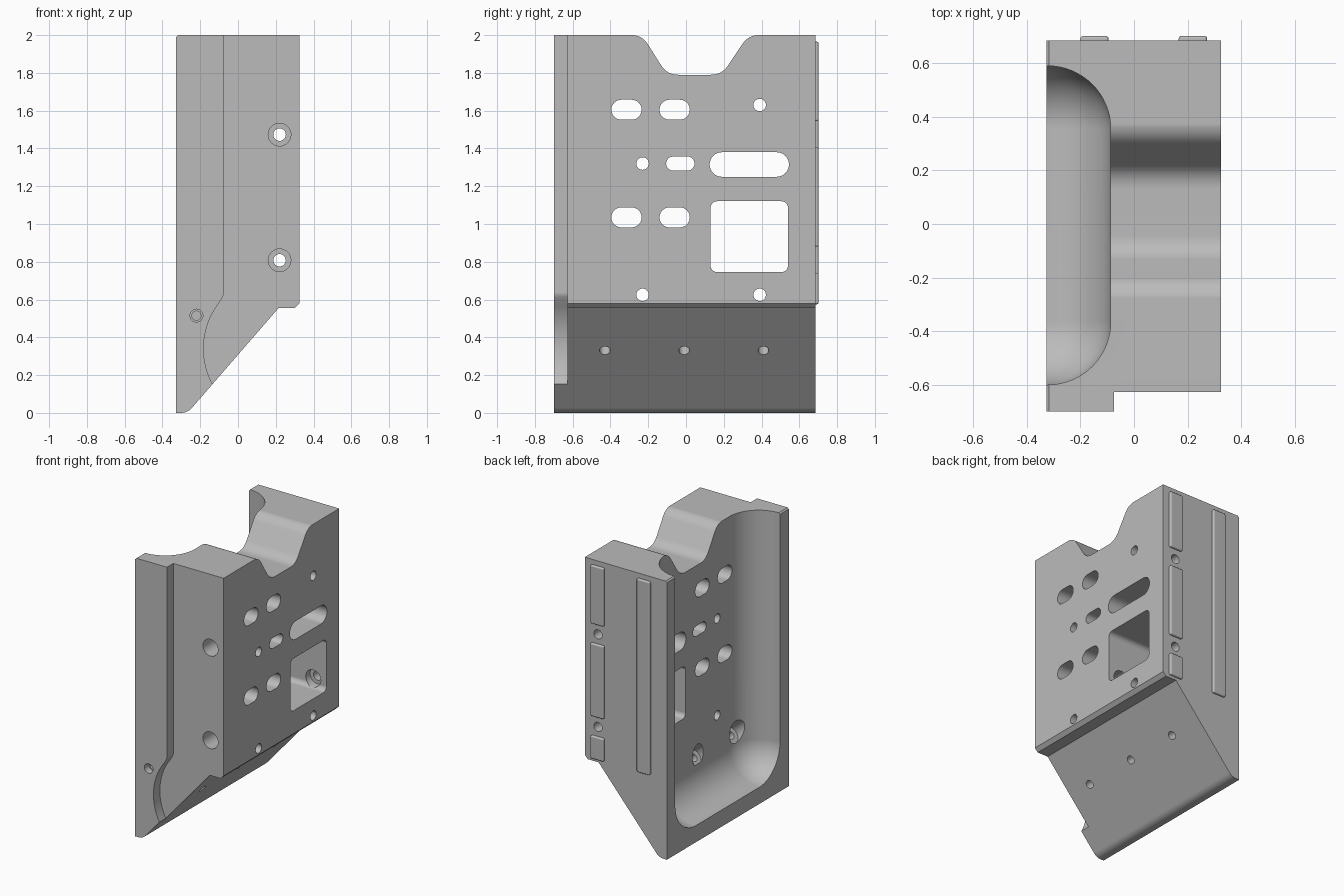
import bpy, bmesh, math
from mathutils import Vector

if "Cube" in bpy.data.objects:
    bpy.data.objects.remove(bpy.data.objects["Cube"], do_unlink=True)

grey = bpy.data.materials.new("plain_grey")
grey.use_nodes = True
grey.diffuse_color = (0.5, 0.5, 0.5, 1)
grey.node_tree.nodes["Principled BSDF"].inputs["Base Color"].default_value = (0.5, 0.5, 0.5, 1)


def finish(name, bm):
    bmesh.ops.recalc_face_normals(bm, faces=bm.faces)
    mesh = bpy.data.meshes.new(name)
    bm.to_mesh(mesh)
    bm.free()
    mesh.materials.append(grey)
    ob = bpy.data.objects.new(name, mesh)
    bpy.context.collection.objects.link(ob)
    return ob


def prism(name, pts, axis, a, b):
    """Extrude a 2D outline along x (outline in y, z) or y (outline in x, z)."""
    bm = bmesh.new()
    place = (lambda p, t: (t, p[0], p[1])) if axis == "x" else (lambda p, t: (p[0], t, p[1]))
    face = bm.faces.new([bm.verts.new(place(p, a)) for p in pts])
    moved = bmesh.ops.extrude_face_region(bm, geom=[face])["geom"]
    shift = Vector((b - a, 0, 0) if axis == "x" else (0, b - a, 0))
    bmesh.ops.translate(bm, vec=shift, verts=[v for v in moved if isinstance(v, bmesh.types.BMVert)])
    return finish(name, bm)


def rounded_box(name, lo, hi, radius, segments):
    bm = bmesh.new()
    bmesh.ops.create_cube(bm, size=1)
    for v in bm.verts:
        v.co = [(l + h) / 2 + c * (h - l) for l, h, c in zip(lo, hi, v.co)]
    bmesh.ops.bevel(bm, geom=bm.edges[:], offset=radius, segments=segments,
                    profile=0.5, affect="EDGES")
    return finish(name, bm)


def rod(name, start, direction, radius, length, tip=None):
    bm = bmesh.new()
    bmesh.ops.create_cone(bm, cap_ends=True, segments=32, radius1=radius,
                          radius2=radius if tip is None else tip, depth=length)
    d = Vector(direction).normalized()
    ob = finish(name, bm)
    ob.data.transform(d.to_track_quat("Z", "Y").to_matrix().to_4x4())
    ob.location = Vector(start) + d * length / 2
    return ob


def slot(y, z, w, h, r):
    """Rounded rectangle outline."""
    pts = []
    for k, (sy, sz) in enumerate([(1, 1), (-1, 1), (-1, -1), (1, -1)]):
        for i in range(9):
            t = (k + i / 8) * math.pi / 2
            p = (y + sy * (w / 2 - r) + r * math.cos(t), z + sz * (h / 2 - r) + r * math.sin(t))
            if not pts or (Vector(p) - Vector(pts[-1])).length > 1e-4:
                pts.append(p)
    if (Vector(pts[0]) - Vector(pts[-1])).length < 1e-4:
        pts.pop()
    return pts


def soften(a, b, c, cut):
    """Rounded corner at b between a and c."""
    a, b, c = Vector(a), Vector(b), Vector(c)
    p, q = b + (a - b).normalized() * cut, b + (c - b).normalized() * cut
    return [tuple(p * (1 - t) ** 2 + b * 2 * t * (1 - t) + q * t * t) for t in (i / 8 for i in range(9))]


def carve(target, cutter):
    mod = target.modifiers.new("cut", "BOOLEAN")
    mod.operation, mod.solver, mod.object = "DIFFERENCE", "EXACT", cutter
    bpy.context.view_layer.objects.active = target
    bpy.context.view_layer.update()
    bpy.ops.object.modifier_apply(modifier=mod.name)
    bpy.data.objects.remove(cutter, do_unlink=True)


# Main block with sloping underside
outline = [(-0.327, 0), *soften((-0.327, 0), (-0.267, 0), (0.215, 0.555), 0.035),
           (0.215, 0.555), (0.3, 0.555), (0.325, 0.58), (0.325, 2), (-0.317, 2), (-0.327, 1.99)]
body = prism("body", outline, "y", -0.7, 0.685)

# Front step, leaving a raised strip with a curved lower end
arc = [(0.218 + 0.4 * math.cos(t), 0.34 + 0.4 * math.sin(t))
       for t in (math.radians(142 + i * 3.5) for i in range(25))]
corner = soften((-0.075, 2), (-0.075, 0.625), arc[0], 0.015)
carve(body, prism("step_cut", [(-0.075, 2.1), *corner, *arc, (0.5, -0.1), (0.5, 2.1)], "y", -0.8, -0.627))

# Rounded pocket, open to the side and the top
carve(body, rounded_box("pocket_cut", (-0.567, -0.6, 0.12), (-0.087, 0.59, 2.5), 0.235, 16))

# Saddle in the top edge
saddle = [(-0.4, 2.001), (-0.233, 2.001), (-0.1, 1.79), (0.19, 1.79), (0.33, 2.001), (0.5, 2.001)]
path = [saddle[0]]
for i in range(1, 5):
    path += soften(*saddle[i - 1:i + 2], 0.06)
path += [saddle[-1], (0.5, 2.3), (-0.4, 2.3)]
carve(body, prism("saddle_cut", path, "x", -0.5, 0.5))

# Windows and slots through the side wall: y, z, width, height, corner radius
windows = [(0.335, 0.933, 0.41, 0.375, 0.035), (0.335, 1.315, 0.42, 0.13, 0.065),
           (-0.03, 1.32, 0.15, 0.075, 0.0375)]
windows += [(y, z, 0.16, 0.106, 0.053) for y in (-0.315, -0.06) for z in (1.605, 1.035)]
windows += [(y, z, 0.066, 0.066, 0.033) for y, z in
            [(0.39, 1.63), (-0.23, 1.32), (-0.23, 0.625), (0.39, 0.625)]]
for w in windows:
    carve(body, prism("window_cut", slot(*w), "x", -0.2, 0.5))

# Long bolt bores from front to back, with wide front ends
for z in (1.473, 0.808):
    carve(body, rod("bore_cut", (0.22, -0.9, z), (0, 1, 0), 0.06, 1.49))
    carve(body, rod("bolt_cut", (0.22, 0.5, z), (0, 1, 0), 0.033, 0.4))

# Small stepped hole in the raised strip
carve(body, rod("strip_hole_cut", (-0.22, -0.72, 0.515), (0, 1, 0), 0.034, 0.07))
carve(body, rod("strip_pilot_cut", (-0.22, -0.66, 0.515), (0, 1, 0), 0.024, 0.07))

# Screw holes square to the sloping underside, widened inside the pocket
inward = Vector((-0.755, 0, 0.656))
for y in (-0.43, -0.01, 0.41):
    entry = Vector((0.02, y, 0.33))
    carve(body, rod("screw_cut", entry - inward * 0.1, inward, 0.028, 0.35))
    carve(body, rod("screw_head_cut", entry + inward * 0.1, inward, 0.06, 0.2))

# Raised pads on the back
pads = [("long_pad", -0.2, -0.095, 0.575, 1.965), ("upper_pad", 0.167, 0.273, 1.545, 1.965),
        ("middle_pad", 0.167, 0.273, 0.88, 1.405), ("lower_pad", 0.167, 0.273, 0.575, 0.74)]
parts = [body]
for name, x0, x1, z0, z1 in pads:
    parts.append(rounded_box(name, (x0, 0.665, z0), (x1, 0.702, z1), 0.01, 3))

# Smooth curves, crisp edges
for ob in parts:
    bpy.ops.object.select_all(action="DESELECT")
    ob.select_set(True)
    bpy.context.view_layer.objects.active = ob
    bpy.ops.object.shade_smooth_by_angle(angle=math.radians(30))
    weighted = ob.modifiers.new("weighted_normals", "WEIGHTED_NORMAL")
    weighted.keep_sharp = True
